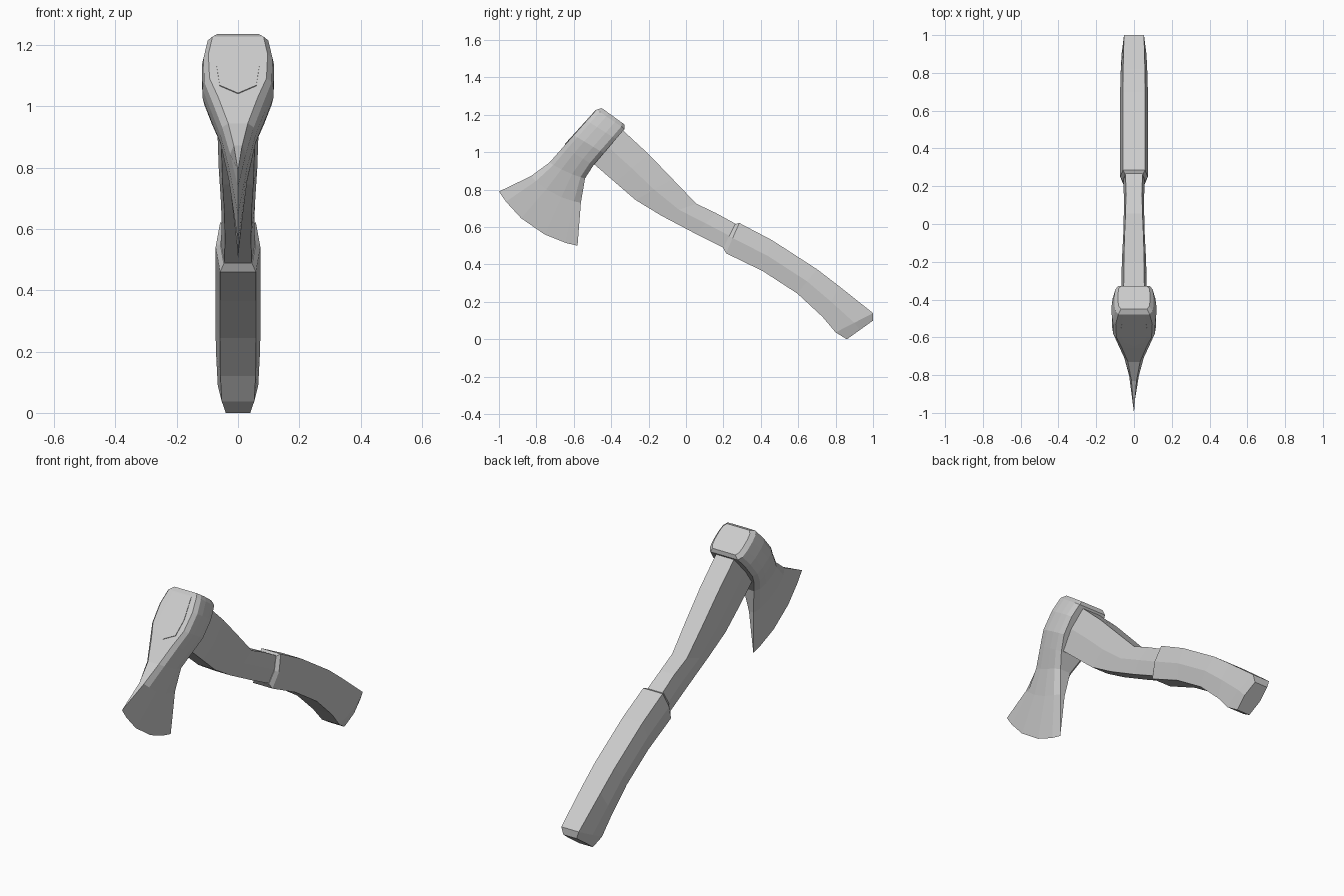
import bpy, bmesh
from mathutils import Vector


def loft(name, rings, cap_end=True):
    """Skin a list of closed rings (equal point counts) into one flat-shaded object."""
    bm = bmesh.new()
    loops = [[bm.verts.new(p) for p in ring] for ring in rings]
    n = len(loops[0])
    for a, b in zip(loops, loops[1:]):
        for i in range(n):
            j = (i + 1) % n
            bm.faces.new((a[i], a[j], b[j], b[i]))
    bm.faces.new(loops[0])
    if cap_end:
        bm.faces.new(loops[-1])
    bmesh.ops.remove_doubles(bm, verts=bm.verts, dist=0.0005)
    bmesh.ops.recalc_face_normals(bm, faces=bm.faces)
    mesh = bpy.data.meshes.new(name)
    bm.to_mesh(mesh)
    bm.free()
    obj = bpy.data.objects.new(name, mesh)
    bpy.context.collection.objects.link(obj)
    return obj


def ring(p, q, width, shape, bulge=0.0):
    """Symmetric section from p to q (y, z); shape = (fraction along p-q, width factor)."""
    p, q = Vector((0, *p)), Vector((0, *q))
    along = (q - p).normalized()
    out = Vector((0, along.z, -along.y))
    pts = [(p.lerp(q, t) + out * bulge * 4 * t * (1 - t), f * width) for t, f in shape]
    right = [c + Vector((w, 0, 0)) for c, w in pts]
    left = [c - Vector((w, 0, 0)) for c, w in reversed(pts)]
    return right + left


HEX = [(0, 0.8), (0.5, 1), (1, 0.8)]

# Wooden shaft, from inside the head down to the grip
shaft = [((-0.40, 1.17), (-0.56, 0.995), 0.068), ((-0.335, 1.115), (-0.49, 0.935), 0.068),
         ((-0.2, 0.99), (-0.38, 0.84), 0.067), ((-0.07, 0.855), (-0.27, 0.745), 0.063),
         ((0.055, 0.725), (-0.13, 0.66), 0.056), ((0.16, 0.675), (0.05, 0.565), 0.053),
         ((0.27, 0.615), (0.21, 0.485), 0.056)]
loft("shaft", [ring(p, q, w, HEX) for p, q, w in shaft])

# Thicker grip with bevelled collar and flared end
grip = [((0.262, 0.615), (0.2, 0.487), 0.058), ((0.285, 0.622), (0.214, 0.46), 0.073),
        ((0.46, 0.53), (0.41, 0.365), 0.074), ((0.70, 0.375), (0.595, 0.245), 0.074),
        ((0.82, 0.283), (0.73, 0.12), 0.072), ((1.0, 0.14), (0.80, 0.037), 0.066),
        ((1.0, 0.10), (0.86, 0.0), 0.05)]
loft("grip", [ring(p, q, w, HEX) for p, q, w in grip])

# Axe head: poll, eye and flared blade down to a curved cutting edge
# front point, back point, half width, corner factor, bulge
head = [((-0.45, 1.236), (-0.328, 1.148), 0.085, 0.8, 0.0),
        ((-0.478, 1.228), (-0.328, 1.125), 0.104, 0.8, 0.0),
        ((-0.53, 1.17), (-0.375, 1.07), 0.118, 0.82, 0.0),
        ((-0.60, 1.092), (-0.44, 0.995), 0.116, 0.8, 0.0),
        ((-0.655, 1.03), (-0.495, 0.93), 0.092, 0.7, 0.0),
        ((-0.73, 0.945), (-0.54, 0.86), 0.058, 0.55, 0.008),
        ((-0.83, 0.872), (-0.562, 0.73), 0.03, 0.45, 0.025),
        ((-1.0, 0.79), (-0.58, 0.5), 0.0, 0.4, 0.055)]


def head_shape(f):
    g = 1 - (1 - f) * 0.25
    return [(0, f), (0.12, g), (0.35, 1), (0.65, 1), (0.88, g), (1, f)]


loft("axe_head", [ring(p, q, w, head_shape(f), b) for p, q, w, f, b in head], cap_end=False)

# Pointed end of the shaft showing through the front of the head
EYE = [(0, 0.8), (0.5, 1), (0.86, 0.85), (1, 0)]
loft("shaft_tip", [ring((-0.483, 1.226), (-0.648, 1.044), 0.07, EYE),
                   ring((-0.44, 1.187), (-0.605, 1.005), 0.07, EYE)])
